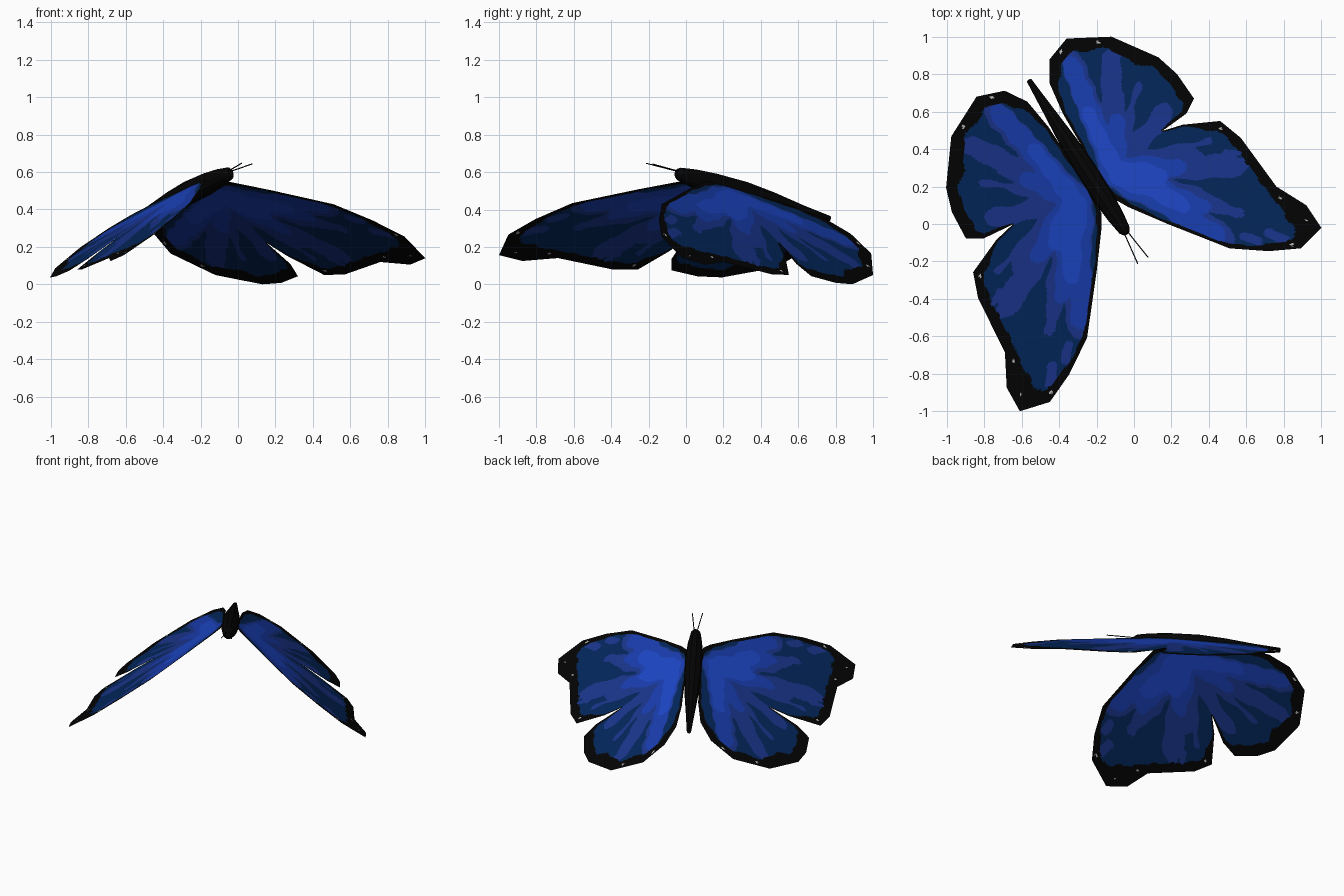
import bpy, bmesh, math
from mathutils import Vector

if "Cube" in bpy.data.objects:
    bpy.data.objects.remove(bpy.data.objects["Cube"])


def material(name, rgb):
    m = bpy.data.materials.new(name)
    m.diffuse_color = (*rgb, 1)
    m.use_nodes = True
    m.node_tree.nodes["Principled BSDF"].inputs["Base Color"].default_value = m.diffuse_color
    return m


NAVY = material("navy", (0.0012, 0.021, 0.110))
MEDIUM = material("medium blue", (0.0105, 0.036, 0.27))
ROYAL = material("royal blue", (0.0095, 0.048, 0.44))
BRIGHT = material("bright blue", (0.0125, 0.064, 0.58))
BLACK = material("black", (0.0012, 0.0012, 0.0012))
WHITE = material("pale grey", (0.5, 0.5, 0.5))

# Wing outline seen from above: x, y, width of the black margin
OUTLINE = [
    (-0.45, 0.75, .04), (-0.45, 0.88, .065), (-0.36, 0.99, .07), (-0.12, 1.00, .07),
    (0.13, 0.89, .07), (0.23, 0.80, .065), (0.32, 0.67, .06), (0.28, 0.59, .03),
    (0.152, 0.497, .006), (0.26, 0.53, .012), (0.46, 0.55, .05), (0.57, 0.46, .06),
    (0.76, 0.20, .055), (0.92, 0.10, .11), (1.00, -0.02, .12), (0.89, -0.13, .06),
    (0.72, -0.145, .035), (0.51, -0.13, .02), (0.18, 0.00, .015), (-0.03, 0.09, .02),
    (-0.10, 0.13, .025), (-0.15, 0.19, .02), (-0.22, 0.29, .015), (-0.27, 0.40, .015),
    (-0.38, 0.59, .02)]
ROOT = Vector((-0.18, 0.33))
DOTS = [(-.39, .92), (-.19, .97), (.46, .51), (.92, .02), (.84, -.11), (.78, .14)]
# Colour streaks fanning from the root: end x, end y, start fraction, widths, colour
STREAKS = [
    (.56, .31, 0, .08, .055, 1), (.30, .34, 0, .10, .08, 1), (.40, .44, .3, .04, .015, 1),
    (.17, .60, 0, .07, .045, 1), (-.12, .89, 0, .08, .05, 1), (.02, .74, 0, .05, .015, 1),
    (.55, .06, 0, .09, .03, 1), (.48, -.07, 0, .10, .055, 1), (.80, -.08, .92, .025, .033, 1),
    (.66, -.10, .9, .025, .025, 1), (.57, .38, .9, .025, .025, 1), (-.33, .87, 0, .08, .055, 1),
    (-.335, .86, 0, .07, .045, 2), (.44, -.06, 0, .09, .045, 2), (.36, .09, 0, .09, .04, 2),
    (.22, .30, 0, .08, .05, 2), (-.10, .55, 0, .08, .04, 2),
    (.27, .10, .1, .07, .04, 3), (.14, .26, .1, .06, .04, 3), (-.24, .60, .1, .05, .03, 3)]


def seg(p, a, b):
    """Distance from p to segment a-b and the fraction along it."""
    d = b - a
    t = max(0, min(1, (p - a).dot(d) / d.length_squared))
    return (p - a - d * t).length, t


def colour(p):
    if any((p - Vector(q)).length < .008 for q in DOTS):
        return 5
    wobble = 0.012 * math.sin(31 * p.x + 17 * p.y) + 0.008 * math.sin(47 * p.y - 23 * p.x)
    for i, a in enumerate(OUTLINE):
        b = OUTLINE[(i + 1) % len(OUTLINE)]
        d, t = seg(p, Vector(a[:2]), Vector(b[:2]))
        w = a[2] + (b[2] - a[2]) * t
        if d < w * (1 + 12 * wobble):
            return 4
    level = 0
    start = Vector((-.10, .29))
    for x, y, f, w0, w1, lv in STREAKS:
        if lv > level:
            end = Vector((x, y))
            d, t = seg(p, start.lerp(end, f), end)
            if d < w0 + (w1 - w0) * t + wobble * .6:
                level = lv
    return level


# Shared wing layout: rings of points shrinking towards the root
rim = []
for i, a in enumerate(OUTLINE):
    a, b = Vector(a[:2]), Vector(OUTLINE[(i + 1) % len(OUTLINE)][:2])
    n = max(1, round((b - a).length / .010))
    rim += [a.lerp(b, k / n) for k in range(n)]
N, RINGS = len(rim), 80
points = [ROOT.lerp(p, 1 - r / RINGS) for r in range(RINGS) for p in rim]
quads = [(r * N + i, r * N + (i + 1) % N, (r + 1) * N + (i + 1) % N, (r + 1) * N + i)
         for r in range(RINGS - 1) for i in range(N)]
quads += [((RINGS - 1) * N + i, (RINGS - 1) * N + (i + 1) % N, RINGS * N) for i in range(N)]
points.append(ROOT)
tints = [colour(sum((points[v] for v in q), Vector((0, 0))) / len(q)) for q in quads]


def wing(name, place):
    me = bpy.data.meshes.new(name)
    me.from_pydata([place(p.x, p.y) for p in points], [], quads)
    for m in (NAVY, MEDIUM, ROYAL, BRIGHT, BLACK, WHITE):
        me.materials.append(m)
    for f, c in zip(me.polygons, tints):
        f.material_index = c
    if me.polygons[0].normal.z < 0:
        me.flip_normals()
    bpy.context.collection.objects.link(bpy.data.objects.new(name, me))


def place_left(x, y):
    # mirrored across the body, drooping the other way
    u, v = x - .15, y - .50
    X, Y = -.65 - .523 * u - .933 * v, -.9015 * u + .449 * v
    return X, Y, .667 + .65 * X + .115 * Y


wing("right_wing", lambda x, y: (x, y, .584 - .456 * x - .589 * y))
wing("left_wing", place_left)


def loft(name, rings, side, up, sides):
    """Tube through (centre, half width, half height) rings."""
    bm = bmesh.new()
    loops = []
    for c, w, h in rings:
        loops.append([bm.verts.new(c + side * w * math.cos(2 * math.pi * k / sides)
                                   + up * h * math.sin(2 * math.pi * k / sides))
                      for k in range(sides)])
    for a, b in zip(loops, loops[1:]):
        for k in range(sides):
            bm.faces.new((a[k], a[(k + 1) % sides], b[(k + 1) % sides], b[k]))
    bm.faces.new(loops[0])
    bm.faces.new(loops[-1])
    bmesh.ops.recalc_face_normals(bm, faces=bm.faces)
    me = bpy.data.meshes.new(name)
    bm.to_mesh(me)
    bm.free()
    me.materials.append(BLACK)
    bpy.context.collection.objects.link(bpy.data.objects.new(name, me))


# Body: tapered, pitched down towards the tail
HEAD = Vector((-.05, -.035, .59))
TAIL = Vector((-.5205, .8184, -.2448))
SIDE = Vector((.848, .530, -.031))
UP = Vector((-.105, .223, .969))
loft("body", [(HEAD + TAIL * t, w, h) for t, w, h in (
    (-.02, .018, .022), (0, .032, .036), (.09, .045, .05), (.22, .055, .06),
    (.42, .055, .064), (.6, .045, .052), (.8, .028, .03), (.98, .014, .016))], SIDE, UP, 10)

# Antennae
for name, base, tip in (("left_antenna", (-.052, -.05, .605), (.02, -.212, .647)),
                        ("right_antenna", (-.035, -.04, .605), (.075, -.178, .643))):
    loft(name, [(Vector(base), .003, .003), (Vector(tip), .003, .003)], SIDE, UP, 6)
